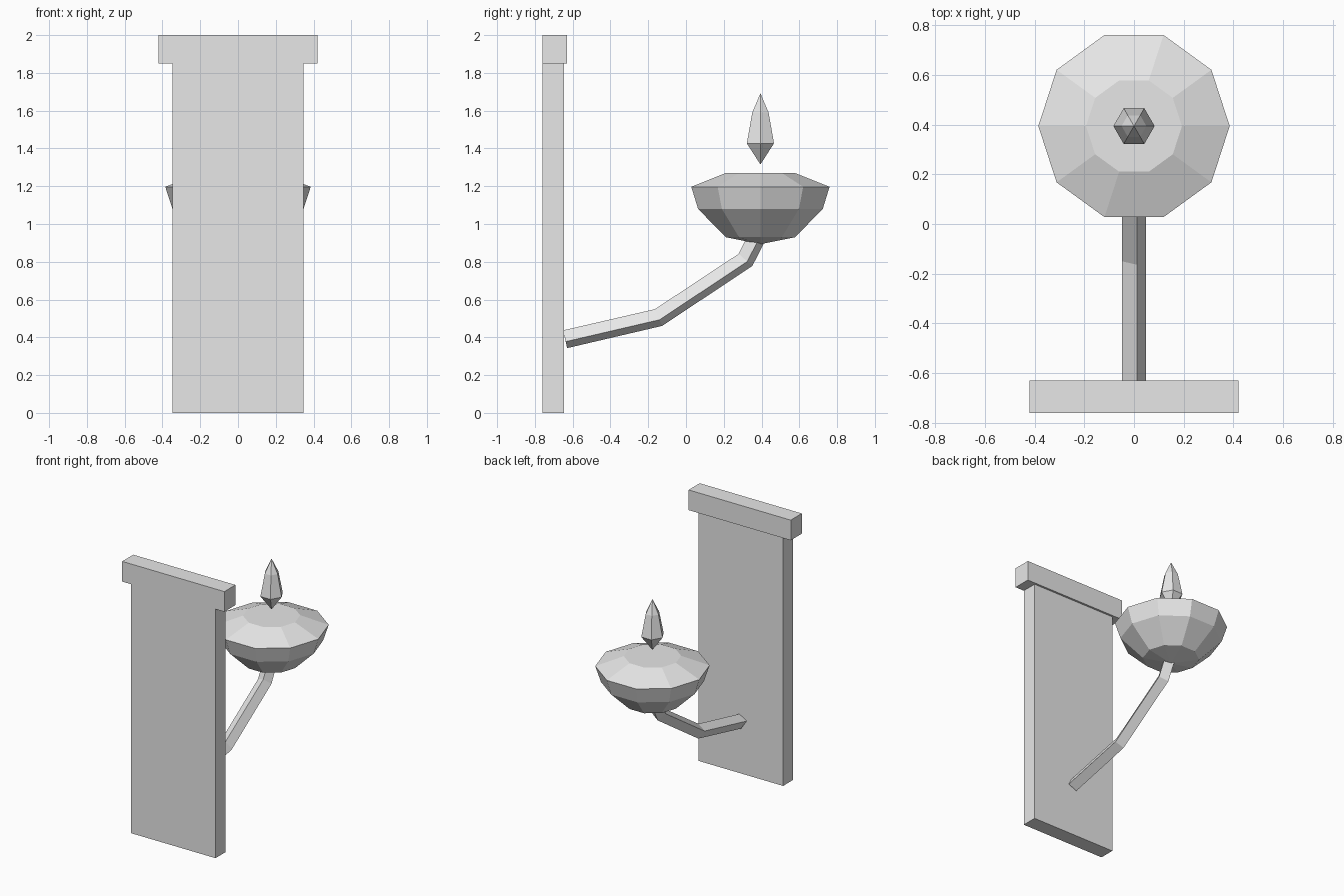
import bpy, bmesh, math
from mathutils import Vector

if "Cube" in bpy.data.objects:
    bpy.data.objects.remove(bpy.data.objects["Cube"])

stone = bpy.data.materials.new("light_grey")
stone.diffuse_color = (0.8, 0.8, 0.8, 1)
stone.use_nodes = True
stone.node_tree.nodes["Principled BSDF"].inputs["Base Color"].default_value = stone.diffuse_color


def finish(name, bm):
    bmesh.ops.recalc_face_normals(bm, faces=bm.faces[:])
    mesh = bpy.data.meshes.new(name)
    bm.to_mesh(mesh)
    bm.free()
    mesh.materials.append(stone)
    obj = bpy.data.objects.new(name, mesh)
    bpy.context.collection.objects.link(obj)
    return obj


def box(name, lo, hi):
    bm = bmesh.new()
    bmesh.ops.create_cube(bm, size=1)
    for v in bm.verts:
        v.co = [l + (c + 0.5) * (h - l) for c, l, h in zip(v.co, lo, hi)]
    return finish(name, bm)


def skin(bm, rings):
    """Join successive rings with quads, or triangles where a ring is one point."""
    for a, b in zip(rings, rings[1:]):
        n = max(len(a), len(b))
        for i in range(n):
            j = (i + 1) % n
            if len(a) == 1:
                bm.faces.new((a[0], b[j], b[i]))
            elif len(b) == 1:
                bm.faces.new((a[i], a[j], b[0]))
            else:
                bm.faces.new((a[i], a[j], b[j], b[i]))
    for end in (rings[0], rings[-1]):
        if len(end) > 2:
            bm.faces.new(end)


def lathe(name, profile, sides, y):
    bm = bmesh.new()
    rings = []
    for r, z in profile:
        count = sides if r else 1
        angles = [2 * math.pi * i / sides for i in range(count)]
        rings.append([bm.verts.new((r * math.cos(a), y + r * math.sin(a), z)) for a in angles])
    skin(bm, rings)
    return finish(name, bm)


def sweep(name, path, radius, sides, twist):
    bm = bmesh.new()
    pts = [Vector((0, y, z)) for y, z in path]
    rings = []
    for i, p in enumerate(pts):
        t = Vector()
        if i:
            t += (p - pts[i - 1]).normalized()
        if i < len(pts) - 1:
            t += (pts[i + 1] - p).normalized()
        t.normalize()
        side = Vector((1, 0, 0))
        up = side.cross(t)
        angles = [twist + 2 * math.pi * k / sides for k in range(sides)]
        rings.append([bm.verts.new(p + radius * (side * math.cos(a) + up * math.sin(a)))
                      for a in angles])
    skin(bm, rings)
    return finish(name, bm)


# Wall plate with a thicker cap
box("back_plate", (-0.347, -0.76, 0), (0.347, -0.645, 1.85))
box("plate_cap", (-0.42, -0.76, 1.85), (0.42, -0.63, 2.0))

# Bent square arm
sweep("arm", [(-0.64, 0.39), (-0.145, 0.505), (0.315, 0.81), (0.375, 0.93)],
      0.05, 4, math.radians(75))

# Ten-sided bowl and floating six-sided flame
lathe("bowl", [(0, 0.893), (0.193, 0.93), (0.347, 1.08), (0.385, 1.197), (0.193, 1.27)],
      10, 0.394)
lathe("flame", [(0, 1.315), (0.083, 1.427), (0.05, 1.59), (0, 1.692)], 6, 0.394)
